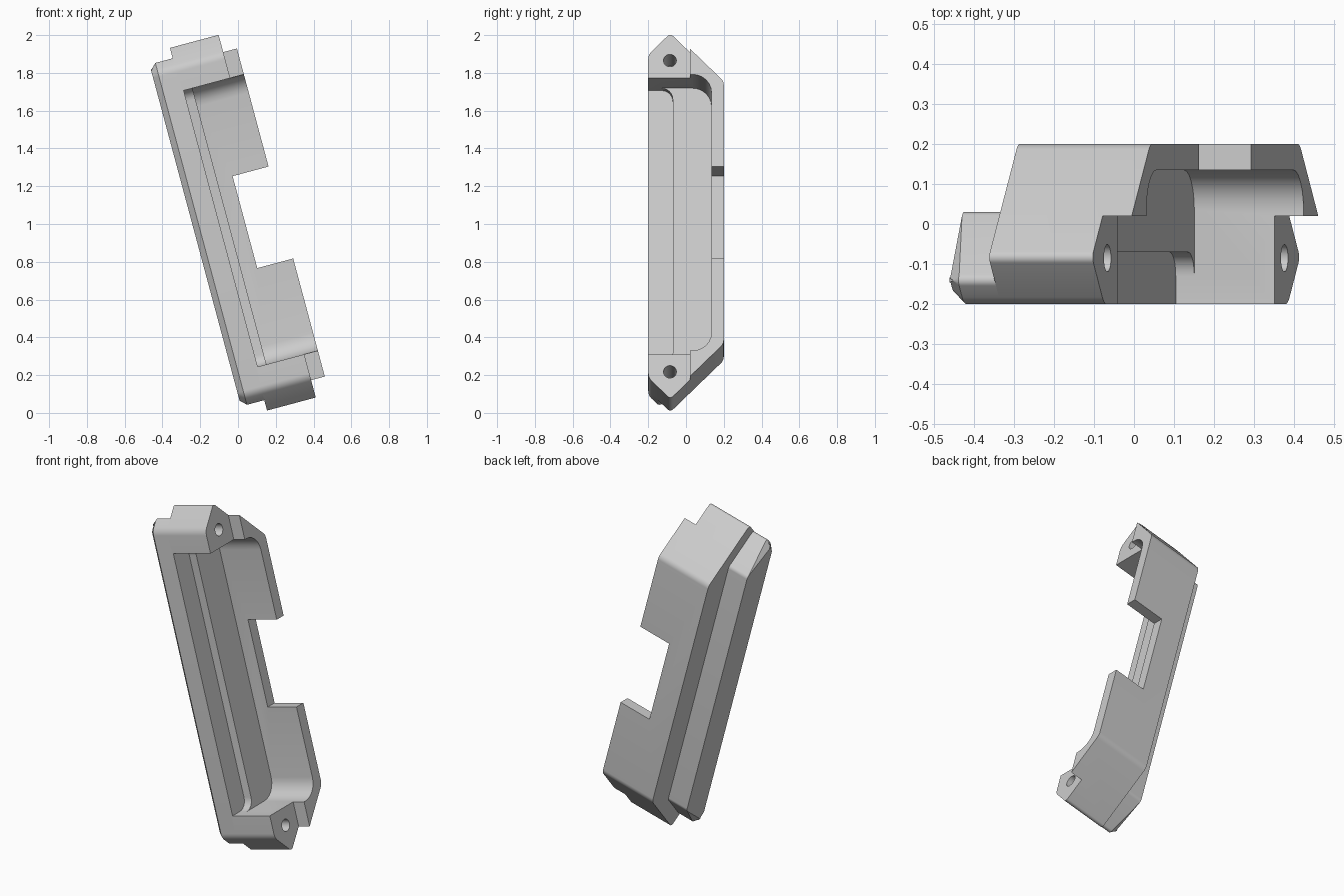
import bpy, bmesh, math
from mathutils import Vector

cube = bpy.data.objects.get("Cube")
if cube:
    bpy.data.objects.remove(cube, do_unlink=True)

TILT = math.radians(-15)
grey = bpy.data.materials.new("plain_grey")
grey.use_nodes = True
COLOUR = (0.6, 0.6, 0.6, 1)
grey.diffuse_color = COLOUR
grey.node_tree.nodes["Principled BSDF"].inputs["Base Color"].default_value = COLOUR


def rounded(corners, steps=6):
    """Outline of (y, length, radius) corners with each corner filleted."""
    out = []
    for i, (y, l, r) in enumerate(corners):
        p = Vector((y, l))
        if r == 0:
            out.append(p)
            continue
        a = (Vector(corners[i - 1][:2]) - p).normalized()
        b = (Vector(corners[(i + 1) % len(corners)][:2]) - p).normalized()
        half = a.angle(b) / 2
        centre = p + (a + b).normalized() * r / math.sin(half)
        start = p + a * r / math.tan(half) - centre
        end = p + b * r / math.tan(half) - centre
        sweep = start.angle_signed(end)
        for k in range(steps + 1):
            t = -sweep * k / steps
            c, s = math.cos(t), math.sin(t)
            out.append(centre + Vector((start.x * c - start.y * s, start.x * s + start.y * c)))
    return out


def prism(name, outline, low, high, chamfer=0):
    """Extrude a (y, length) outline along the depth axis, tilted into place."""
    bm = bmesh.new()
    base = bm.faces.new([bm.verts.new((low, p[0], p[1])) for p in outline])
    rim = [e for e in base.edges if all(v.co.y < -0.12 for v in e.verts)]
    top = bmesh.ops.extrude_face_region(bm, geom=[base], use_keep_orig=True)["geom"]
    for v in top:
        if isinstance(v, bmesh.types.BMVert):
            v.co.x = high
    if chamfer:
        bmesh.ops.bevel(bm, geom=rim, offset=chamfer, segments=1, affect='EDGES')
    bmesh.ops.recalc_face_normals(bm, faces=bm.faces)
    mesh = bpy.data.meshes.new(name)
    bm.to_mesh(mesh)
    bm.free()
    mesh.materials.append(grey)
    ob = bpy.data.objects.new(name, mesh)
    bpy.context.collection.objects.link(ob)
    ob.rotation_euler.y = TILT
    ob.location.z = 1
    return ob


def mirrored(half):
    """Complete an outline given for the upper end."""
    return half + [(y, -l, r) for y, l, r in reversed(half)]


def box(y0, y1, reach, r=0):
    return rounded(mirrored([(y0, reach, 0), (y1, reach, r)]))


# Shell with pointed ends, and the narrower base behind it
housing = prism("housing", rounded(mirrored(
    [(-0.2, 0.885, 0.06), (-0.083, 1.002, 0.02), (0.2, 0.719, 0.05)])), -0.107, 0.235)
base = prism("base", rounded(mirrored(
    [(-0.2, 0.885, 0.06), (-0.14, 0.945, 0.02), (0.03, 0.775, 0.03)])), -0.234, -0.08, 0.032)

# Cutters: front step, main pocket, deep channel, rear wall notch, screw holes
cutters = [
    prism("front_step", box(-0.5, 0.02, 1.5), 0.16, 0.5),
    prism("pocket", box(-0.5, 0.135, 0.757, 0.1), -0.047, 0.6),
    prism("channel", box(-0.5, -0.07, 0.757, 0.06), -0.095, 0.1),
    prism("notch", box(0.05, 0.5, 0.252), 0.038, 0.7),
]
for side in (1, -1):
    circle = [(-0.085 + 0.034 * math.cos(a), side * 0.853 + 0.034 * math.sin(a))
              for a in (math.tau * k / 32 for k in range(32))]
    cutters.append(prism("screw_hole", circle, -0.08, 0.4))

bpy.ops.object.select_all(action='DESELECT')
bpy.context.view_layer.objects.active = housing
housing.select_set(True)
bpy.context.view_layer.update()
for tool in [base] + cutters:
    mod = housing.modifiers.new(tool.name, 'BOOLEAN')
    mod.operation = 'UNION' if tool is base else 'DIFFERENCE'
    mod.solver = 'EXACT'
    mod.object = tool
    bpy.ops.object.modifier_apply(modifier=mod.name)
    bpy.data.objects.remove(tool, do_unlink=True)

bpy.ops.object.shade_smooth_by_angle(angle=math.radians(30))
